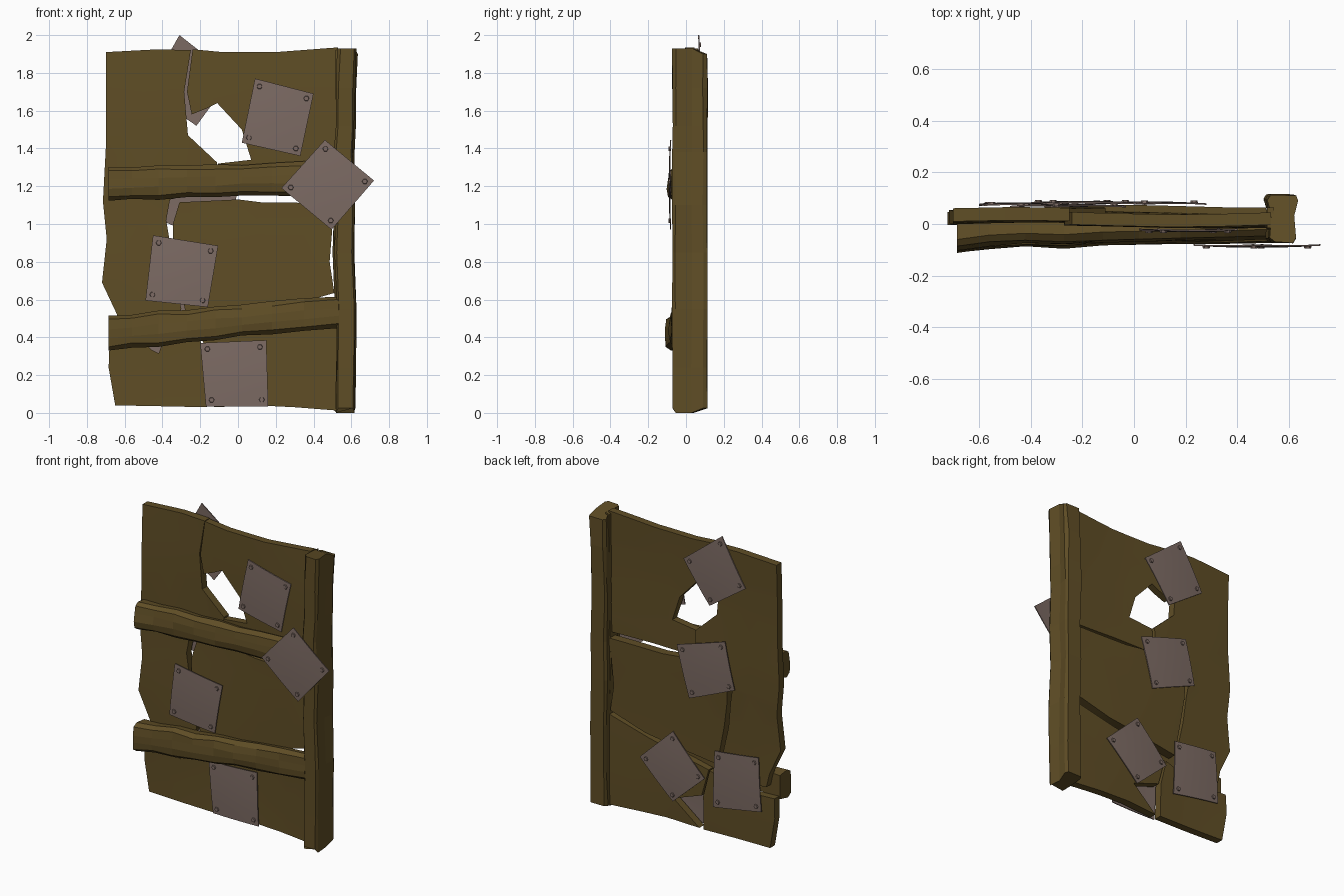
import bpy, bmesh, math, random
from mathutils import Vector

if "Cube" in bpy.data.objects:
    bpy.data.objects.remove(bpy.data.objects["Cube"])

random.seed(4)


def material(name, rgb):
    m = bpy.data.materials.new(name)
    m.diffuse_color = (*rgb, 1)
    m.use_nodes = True
    m.node_tree.nodes["Principled BSDF"].inputs["Base Color"].default_value = m.diffuse_color
    return m


WOOD = material("weathered_brown_wood", (0.115, 0.075, 0.019))
METAL = material("dull_tin", (0.205, 0.148, 0.128))


def finish(bm, name, mat, angle=None):
    bmesh.ops.recalc_face_normals(bm, faces=bm.faces)
    me = bpy.data.meshes.new(name)
    bm.to_mesh(me)
    bm.free()
    me.materials.append(mat)
    ob = bpy.data.objects.new(name, me)
    bpy.context.collection.objects.link(ob)
    if angle:
        bpy.context.view_layer.objects.active = ob
        ob.select_set(True)
        bpy.ops.object.shade_smooth_by_angle(angle=math.radians(angle))
        ob.select_set(False)
    return ob


def warp(x, z):
    """Gentle buckling of the boards."""
    return 0.006 * math.sin(5 * x + 2 * z) + 0.004 * math.sin(7 * z)


def board(name, outline, y0, y1):
    """Broken board: an outline in x, z given thickness, then buckled."""
    bm = bmesh.new()
    face = bm.faces.new([bm.verts.new((x, y0, z)) for x, z in outline])
    ext = bmesh.ops.extrude_face_region(bm, geom=[face], use_keep_orig=True)
    for v in ext["geom"]:
        if isinstance(v, bmesh.types.BMVert):
            v.co.y = y1
    cuts = [((x, 0, 0), (1, 0, 0)) for x in (-0.5, -0.2, 0.1, 0.35)]
    cuts += [((0, 0, z), (0, 0, 1)) for z in (0.2, 0.75, 1.0, 1.25, 1.55, 1.75)]
    for co, no in cuts:
        bmesh.ops.bisect_plane(bm, geom=bm.verts[:] + bm.edges[:] + bm.faces[:],
                               plane_co=co, plane_no=no, dist=0.0005)
    for v in bm.verts:
        v.co.y += warp(v.co.x, v.co.z)
    bmesh.ops.triangulate(bm, faces=[f for f in bm.faces if len(f.verts) > 4])
    return finish(bm, name, WOOD, 20)


def loft(name, rings):
    """Skin a row of matching rings and close both ends."""
    bm = bmesh.new()
    rows = [[bm.verts.new(p) for p in r] for r in rings]
    n = len(rows[0])
    for a, b in zip(rows, rows[1:]):
        for i in range(n):
            bm.faces.new((a[i], a[(i + 1) % n], b[(i + 1) % n], b[i]))
    bm.faces.new(rows[0])
    bm.faces.new(rows[-1])
    return finish(bm, name, WOOD)


def batten(name, path):
    """Rough cross rail; path rows are x, bottom z, top z, front y."""
    rings = []
    for k, (x, zb, zt, yf) in enumerate(path):
        h = zt - zb
        r = lambda: random.uniform(-0.004, 0.004)
        rings.append([(x, 0.006, zb + 0.02), (x, yf + 0.035, zb + r()),
                      (x, yf + 0.008 + r(), zb + 0.02 + r()),
                      (x, yf + r(), zb + h * 0.36 + r()),
                      (x, yf + 0.006 + r(), zb + h * 0.62 + r()),
                      (x, yf + 0.012 + r(), zt - 0.022 + r()),
                      (x, yf + 0.04, zt + r()), (x, 0.006, zt - 0.01)])
    return loft(name, rings)


def patch(name, corners, y, side):
    """Bent tin plate with a hexagonal rivet near each corner; side is -1 front, 1 back."""
    bm = bmesh.new()
    a, b, c, d = [Vector((x, 0, z)) for x, z in corners]
    N = 5

    def at(u, v, lift=0.0):
        p = (a * (1 - u) + b * u) * (1 - v) + (d * (1 - u) + c * u) * v
        bow = 0.008 * (4 * u * (1 - u) + 4 * v * (1 - v)) / 2
        p.y = y + side * (bow + lift)
        return p

    layers = [[[bm.verts.new(at(i / N, j / N, h)) for i in range(N + 1)]
               for j in range(N + 1)] for h in (0, 0.006)]
    for g in layers:
        for j in range(N):
            for i in range(N):
                bm.faces.new((g[j][i], g[j][i + 1], g[j + 1][i + 1], g[j + 1][i]))
    lo, hi = layers
    for i in range(N):
        for s, t in (((0, i), (0, i + 1)), ((N, i), (N, i + 1)),
                     ((i, 0), (i + 1, 0)), ((i, N), (i + 1, N))):
            bm.faces.new((lo[s[0]][s[1]], lo[t[0]][t[1]],
                          hi[t[0]][t[1]], hi[s[0]][s[1]]))
    # Rivets
    for u in (0.1, 0.9):
        for v in (0.1, 0.9):
            p = at(u, v)
            rings = []
            for rad, h in ((0.016, 0.002), (0.013, 0.013)):
                rings.append([bm.verts.new((p.x + rad * math.cos(k * math.pi / 3), p.y + side * h,
                                            p.z + rad * math.sin(k * math.pi / 3))) for k in range(6)])
            for k in range(6):
                m = (k + 1) % 6
                bm.faces.new((rings[0][k], rings[0][m], rings[1][m], rings[1][k]))
            bm.faces.new(rings[0])
            bm.faces.new(rings[1])
    return finish(bm, name, METAL, 30)


# Broken wall boards
board("left_board", [(-0.70, 1.91), (-0.42, 1.925), (-0.25, 1.92), (-0.285, 1.70), (-0.265, 1.47),
                     (-0.11, 1.325), (-0.12, 1.18), (-0.36, 1.13), (-0.38, 1.02), (-0.365, 0.93),
                     (-0.345, 0.75), (-0.30, 0.55), (-0.39, 0.41), (-0.62, 0.43), (-0.64, 0.52),
                     (-0.72, 0.69), (-0.695, 0.92), (-0.715, 1.12), (-0.70, 1.4)], 0.005, 0.056)
board("upper_right_board", [(-0.24, 1.925), (-0.08, 1.91), (0.2, 1.91), (0.53, 1.935), (0.53, 1.14),
                            (0.2, 1.15), (-0.11, 1.15), (-0.105, 1.32), (0.07, 1.34), (0.02, 1.50),
                            (-0.11, 1.64), (-0.17, 1.61), (-0.245, 1.58), (-0.27, 1.70)], -0.008, 0.04)
board("middle_right_board", [(-0.31, 1.115), (0.0, 1.13), (0.12, 1.115), (0.51, 1.11), (0.485, 0.80),
                             (0.51, 0.635), (0.25, 0.56), (-0.27, 0.49), (-0.32, 0.75),
                             (-0.345, 0.92), (-0.345, 1.0)], 0.008, 0.065)
board("lower_right_board", [(0.53, 0.60), (0.23, 0.525), (0.0, 0.475), (-0.2, 0.43), (-0.15, 0.25),
                            (0.05, 0.18), (-0.13, 0.03), (0.1, 0.04), (0.3, 0.03), (0.53, 0.012)],
      0.0, 0.05)
board("lower_left_board", [(-0.68, 0.37), (-0.48, 0.36), (-0.46, 0.335), (-0.42, 0.315), (-0.40, 0.37),
                           (-0.21, 0.43), (-0.165, 0.25), (-0.165, 0.03), (-0.4, 0.035),
                           (-0.65, 0.04), (-0.685, 0.24)], 0.005, 0.055)
# Splinter that fills the step beside the post
board("edge_strip", [(0.515, 1.92), (0.54, 1.93), (0.54, 0.02), (0.515, 0.02), (0.525, 0.6),
                     (0.505, 0.97), (0.52, 1.4)], -0.02, 0.06)

# Cross rails
fronts = [-0.112, -0.095, -0.088, -0.093, -0.083, -0.08, -0.076, -0.078, -0.072]
xs = [-0.685, -0.56, -0.42, -0.27, -0.12, 0.02, 0.18, 0.35, 0.535]
lower_wave = [0, 0.004, -0.004, 0.005, 0, 0.006, 0, -0.003, 0]
batten("upper_rail", [(x, 1.125 + 0.03 * (x + 0.69) + w, 1.303 + 0.022 * (x + 0.69) - w, y + 0.012)
                      for x, y, w in zip(xs, fronts, lower_wave)])
batten("lower_rail", [(x, 0.33 + 0.1 * (x + 0.69) + w, 0.515 + 0.085 * (x + 0.69) - w, y - 0.002)
                      for x, y, w in zip(xs, fronts, lower_wave)])

# Side post, with a notched profile
profile = [(-0.038, -0.07), (0.04, -0.072), (0.05, -0.055), (0.044, 0.03), (0.055, 0.09),
           (0.045, 0.112), (-0.05, 0.114), (-0.06, 0.095), (-0.045, 0.04), (-0.05, -0.055)]
stations = [(0.035, 0.565), (0.24, 0.57), (0.55, 0.573), (0.85, 0.562), (1.1, 0.568),
            (1.38, 0.56), (1.52, 0.566), (1.72, 0.57), (1.91, 0.578)]
rings = []
for k, (z, cx) in enumerate(stations):
    end = (k == len(stations) - 1) - (k == 0)
    ring = []
    for i, (px, py) in enumerate(profile):
        tilt = 0
        if end > 0:
            tilt = 0.02 if py < 0.05 else -0.01
        elif end < 0:
            tilt = -0.035 if -0.06 < py < 0.06 else -0.01
        ring.append((cx + px + random.uniform(-0.004, 0.004),
                     py + random.uniform(-0.003, 0.003), z + tilt))
    rings.append(ring)
loft("side_post", rings)

# Tin patches on the front
patch("front_patch_top", [(0.09, 1.77), (0.40, 1.69), (0.33, 1.36), (0.02, 1.43)], -0.018, -1)
patch("front_patch_rail", [(0.46, 1.445), (0.72, 1.23), (0.495, 0.97), (0.23, 1.19)], -0.078, -1)
patch("front_patch_middle", [(-0.45, 0.94), (-0.105, 0.885), (-0.16, 0.56), (-0.49, 0.595)], -0.006, -1)
patch("front_patch_bottom", [(-0.20, 0.37), (0.15, 0.385), (0.16, 0.035), (-0.17, 0.035)], -0.01, -1)
# Tin patches on the back
patch("back_patch_top", [(-0.31, 2.0), (-0.03, 1.78), (-0.22, 1.52), (-0.48, 1.70)], 0.064, 1)
patch("back_patch_middle", [(0.01, 1.21), (-0.34, 1.32), (-0.41, 1.02), (-0.08, 0.88)], 0.076, 1)
patch("back_patch_low", [(0.04, 0.63), (-0.19, 0.38), (0.04, 0.17), (0.28, 0.40)], 0.074, 1)
patch("back_patch_corner", [(-0.26, 0.58), (-0.58, 0.62), (-0.60, 0.27), (-0.25, 0.21)], 0.07, 1)
